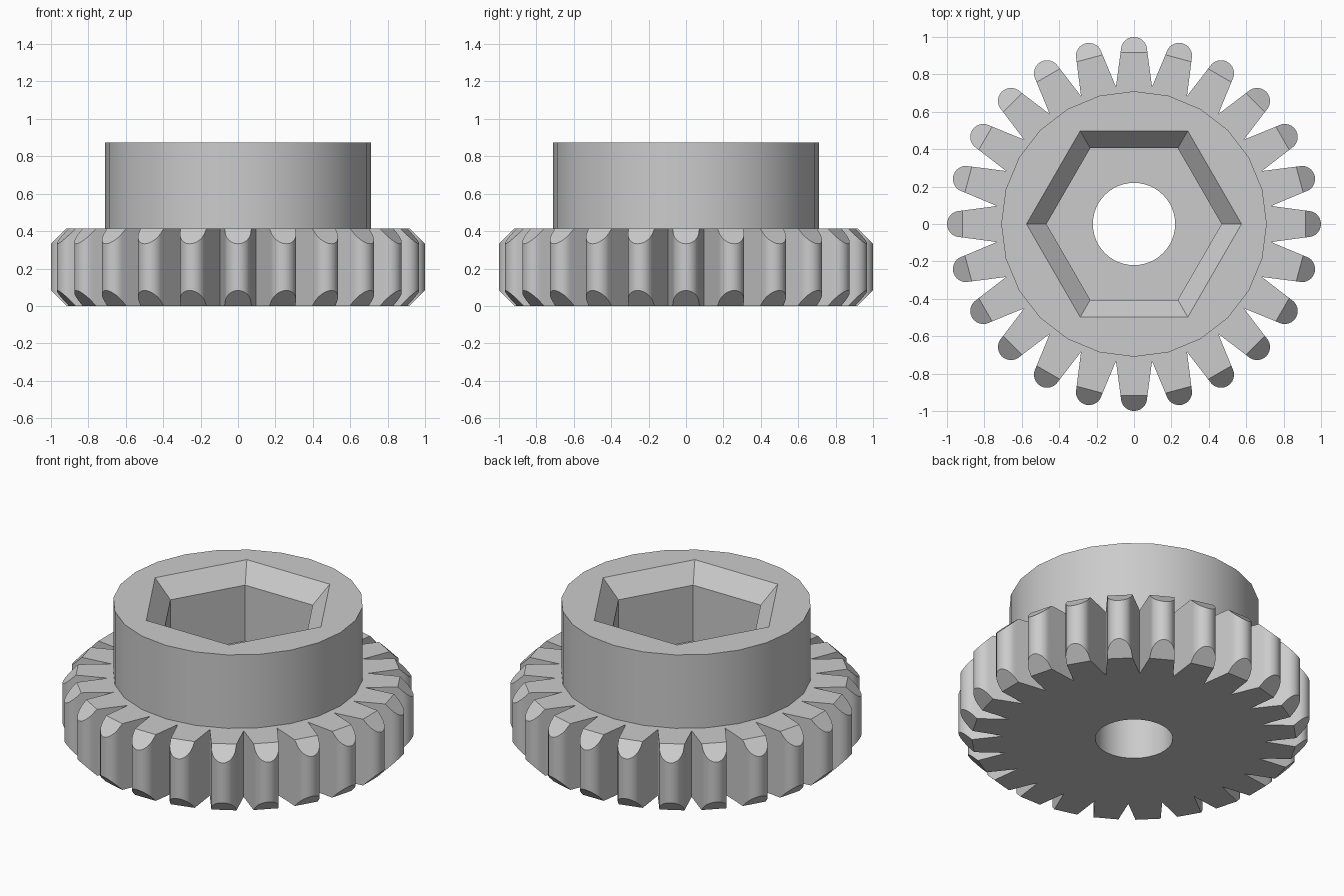
import bpy, bmesh, math
from mathutils import Matrix, Vector

if "Cube" in bpy.data.objects:
    bpy.data.objects.remove(bpy.data.objects["Cube"], do_unlink=True)

TEETH = 24
STEP = 2 * math.pi / TEETH
BORE, ROOT, HUB = 0.22, 0.74, 0.71
TIP = 0.07
GEAR_TOP, HUB_TOP = 0.415, 0.875
CHAMFER = 0.083

grey = bpy.data.materials.new("plain_grey")
grey.use_nodes = True
grey.diffuse_color = (0.6, 0.6, 0.6, 1)
grey.node_tree.nodes["Principled BSDF"].inputs["Base Color"].default_value = (0.6, 0.6, 0.6, 1)


def polar(r, a, z=0):
    return Vector((r * math.cos(a), r * math.sin(a), z))


def finish(bm, name):
    bmesh.ops.recalc_face_normals(bm, faces=bm.faces)
    mesh = bpy.data.meshes.new(name)
    bm.to_mesh(mesh)
    bm.free()
    mesh.materials.append(grey)
    obj = bpy.data.objects.new(name, mesh)
    bpy.context.collection.objects.link(obj)
    bpy.ops.object.select_all(action="DESELECT")
    obj.select_set(True)
    bpy.context.view_layer.objects.active = obj
    bpy.ops.object.shade_smooth_by_angle(angle=math.radians(30))
    return obj


# Toothed disc: one pie sector with a round-tipped tooth, chamfered, then repeated
bm = bmesh.new()
half = STEP / 2
outline = [polar(BORE, half), polar(BORE, 0), polar(BORE, -half), polar(ROOT, -half)]
outline += [Vector((1 - TIP, 0, 0)) + polar(TIP, math.pi * (i / 12 - 0.5)) for i in range(13)]
outline.append(polar(ROOT, half))
base = bm.faces.new([bm.verts.new(p) for p in outline])
walls = bmesh.ops.extrude_face_region(bm, geom=[base])
bmesh.ops.translate(bm, verts=[v for v in walls["geom"] if isinstance(v, bmesh.types.BMVert)],
                    vec=(0, 0, GEAR_TOP))

# Flat 45 degree chamfers on both ends of the tooth
for z, up in ((GEAR_TOP, 1), (0, -1)):
    cut = bmesh.ops.bisect_plane(bm, geom=bm.verts[:] + bm.edges[:] + bm.faces[:],
                                 plane_co=(1 - CHAMFER, 0, z), plane_no=(1, 0, up),
                                 clear_outer=True)
    rim = [e for e in cut["geom_cut"] if isinstance(e, bmesh.types.BMEdge)]
    bmesh.ops.contextual_create(bm, geom=rim)

# Open the sector's two radial sides so that neighbours weld
sides = [f for f in bm.faces
         if all(abs(abs(math.atan2(v.co.y, v.co.x)) - half) < 1e-3 for v in f.verts)
         and abs(f.calc_center_median().x) > BORE * 1.2]
bmesh.ops.delete(bm, geom=sides, context="FACES")
sector = bm.verts[:] + bm.edges[:] + bm.faces[:]
for i in range(1, TEETH):
    copy = bmesh.ops.duplicate(bm, geom=sector)["geom"]
    bmesh.ops.rotate(bm, verts=[v for v in copy if isinstance(v, bmesh.types.BMVert)],
                     matrix=Matrix.Rotation(i * STEP, 3, "Z"))
bmesh.ops.remove_doubles(bm, verts=bm.verts, dist=1e-4)
finish(bm, "toothed_disc")

# Hub collar with a hexagonal socket that has a bevelled mouth
bm = bmesh.new()


def ring(count, r, z):
    return [bm.verts.new(polar(r, 2 * math.pi * i / count, z)) for i in range(count)]


def skin(a, b):
    for i in range(len(a)):
        j = (i + 1) % len(a)
        bm.faces.new((a[i], a[j], b[j], b[i]))


def loop_edges(loop):
    return [bm.edges.get((v, loop[i - 1])) for i, v in enumerate(loop)]


outer_low, outer_top = ring(24, HUB, GEAR_TOP), ring(24, HUB, HUB_TOP)
mouth, neck, floor = ring(6, 0.575, HUB_TOP), ring(6, 0.468, HUB_TOP - 0.11), ring(6, 0.468, GEAR_TOP)
skin(outer_low, outer_top)
skin(mouth, neck)
skin(neck, floor)
bmesh.ops.triangle_fill(bm, use_beauty=True, use_dissolve=False, normal=(0, 0, 1),
                        edges=loop_edges(outer_top) + loop_edges(mouth))
finish(bm, "hub_collar")
